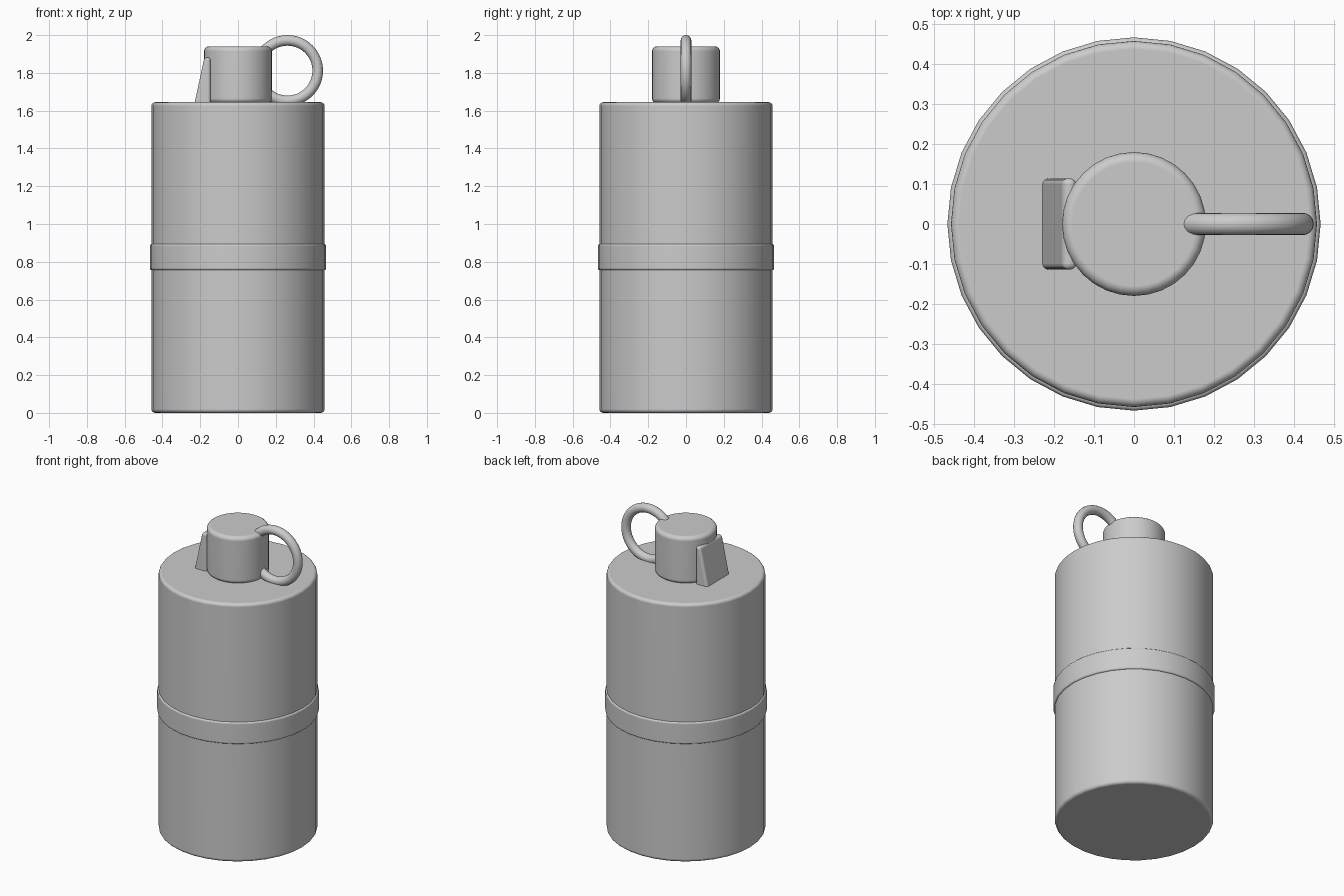
import bpy
import bmesh
import math

cube = bpy.data.objects.get("Cube")
if cube:
    bpy.data.objects.remove(cube, do_unlink=True)

# One plain grey for every part
GREY = (0.6, 0.6, 0.6, 1.0)
grey = bpy.data.materials.new("plain grey")
grey.use_nodes = True
grey.diffuse_color = GREY
grey.node_tree.nodes["Principled BSDF"].inputs["Base Color"].default_value = GREY


def finish(obj):
    """Give the part its colour and soft shading with flat large faces."""
    obj.data.materials.append(grey)
    bpy.ops.object.select_all(action="DESELECT")
    obj.select_set(True)
    bpy.context.view_layer.objects.active = obj
    bpy.ops.object.shade_smooth_by_angle(angle=math.radians(40))
    weighted = obj.modifiers.new("weighted normals", "WEIGHTED_NORMAL")
    weighted.keep_sharp = True


def add_part(name, bm, bevel):
    """Round the hard edges of a bmesh and turn it into an object."""
    bm.normal_update()
    edges = [e for e in bm.edges if e.calc_face_angle(0) > math.radians(40)]
    bmesh.ops.bevel(bm, geom=edges, offset=bevel, segments=4,
                    profile=0.5, affect="EDGES", clamp_overlap=True)
    bmesh.ops.recalc_face_normals(bm, faces=bm.faces)
    mesh = bpy.data.meshes.new(name)
    bm.to_mesh(mesh)
    bm.free()
    obj = bpy.data.objects.new(name, mesh)
    bpy.context.collection.objects.link(obj)
    finish(obj)


def rounded_cylinder(name, radius, bottom, top, bevel):
    bm = bmesh.new()
    bmesh.ops.create_cone(bm, cap_ends=True, segments=32, radius1=radius,
                          radius2=radius, depth=top - bottom)
    bmesh.ops.translate(bm, verts=bm.verts, vec=(0, 0, (top + bottom) / 2))
    add_part(name, bm, bevel)


# Canister, its middle band and the cap
rounded_cylinder("canister_body", 0.458, 0.0, 1.645, 0.02)
rounded_cylinder("middle_band", 0.467, 0.755, 0.895, 0.012)
rounded_cylinder("cap", 0.18, 1.64, 1.94, 0.025)

# Wedge-shaped lever against the right side of the cap
profile = [(-0.232, 1.63), (-0.145, 1.63), (-0.145, 1.882), (-0.178, 1.882)]
bm = bmesh.new()
side = bm.faces.new([bm.verts.new((x, -0.114, z)) for x, z in profile])
extruded = bmesh.ops.extrude_face_region(bm, geom=[side], use_keep_orig=True)
far_verts = [v for v in extruded["geom"] if isinstance(v, bmesh.types.BMVert)]
bmesh.ops.translate(bm, verts=far_verts, vec=(0, 0.228, 0))
bmesh.ops.recalc_face_normals(bm, faces=bm.faces)
add_part("lever", bm, 0.015)

# Pull ring through the left side of the cap
bpy.ops.mesh.primitive_torus_add(
    location=(0.262, 0, 1.812), rotation=(math.pi / 2, 0, 0),
    major_segments=48, minor_segments=16,
    major_radius=0.16, minor_radius=0.028)
ring = bpy.context.object
ring.name = "pull_ring"
finish(ring)
